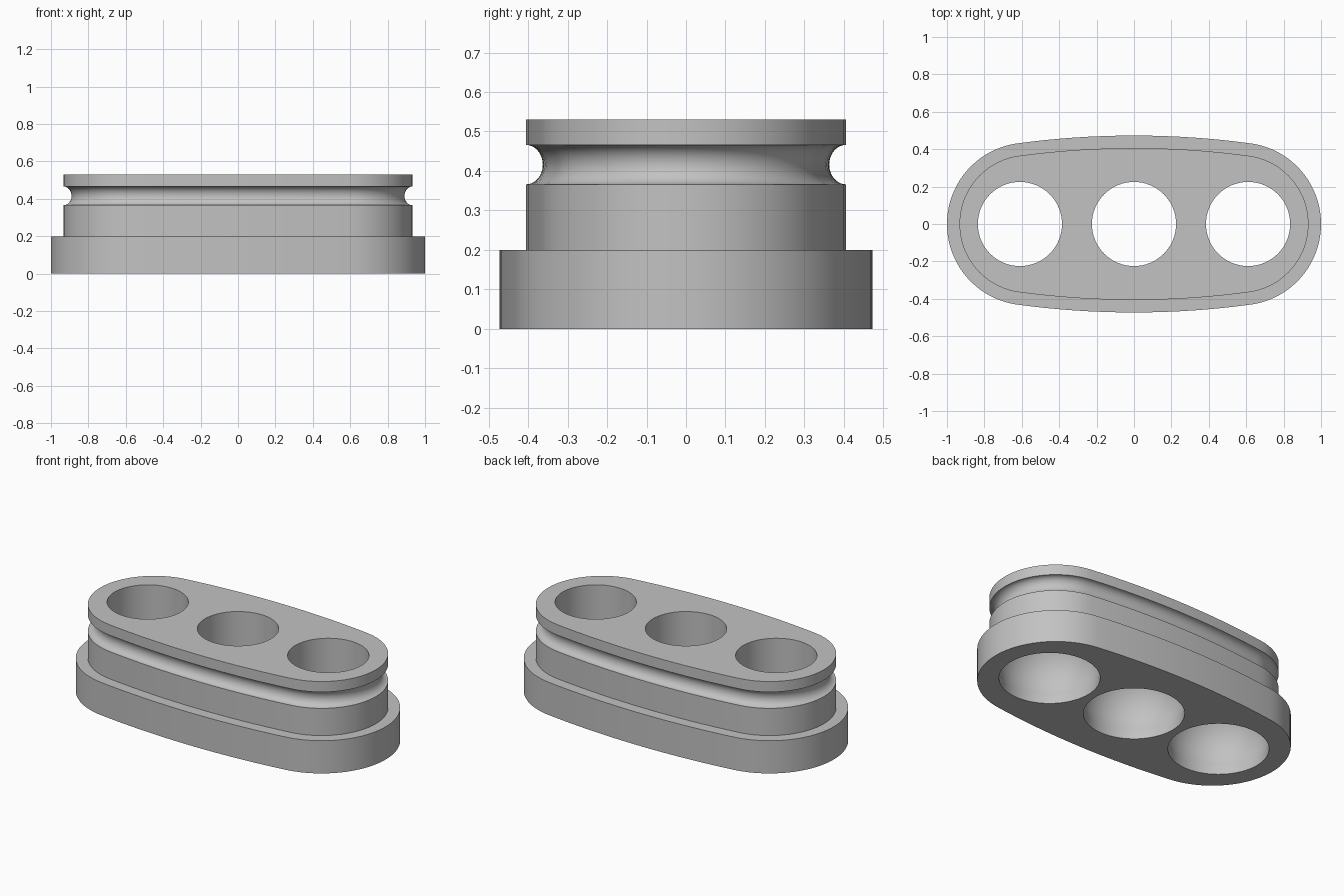
import bpy, bmesh, math

if "Cube" in bpy.data.objects:
    bpy.data.objects.remove(bpy.data.objects["Cube"], do_unlink=True)

grey = bpy.data.materials.new("plain_grey")
grey.use_nodes = True
colour = (0.54, 0.54, 0.54, 1)
grey.diffuse_color = colour
grey.node_tree.nodes["Principled BSDF"].inputs["Base Color"].default_value = colour

END_X, END_R, HALF_Y = 0.565, 0.435, 0.473   # end arc centre, end radius, mid half-width
SIDE_R = 4.65                                # radius of the bowed long sides
HOLE_X = 0.61


def outline(inset):
    """Closed outline: round ends joined tangentially by gently bowed sides."""
    tilt = math.asin(END_X / (SIDE_R - END_R))
    r, big = END_R - inset, SIDE_R - inset
    side_cy = HALF_Y - SIDE_R
    half = []
    n = 40
    sweep = math.pi / 2 - tilt
    for i in range(n + 1):
        a = -sweep + 2 * sweep * i / n
        half.append((END_X + r * math.cos(a), r * math.sin(a)))
    m = 16
    for i in range(1, m):
        a = tilt - 2 * tilt * i / m
        half.append((big * math.sin(a), side_cy + big * math.cos(a)))
    return half + [(-x, -y) for x, y in half]


def loft(name, rings):
    """Solid from a list of closed 3D rings, capped at both ends."""
    bm = bmesh.new()
    loops = [[bm.verts.new(p) for p in ring] for ring in rings]
    for low, high in zip(loops, loops[1:]):
        for i in range(len(low)):
            j = (i + 1) % len(low)
            bm.faces.new((low[i], low[j], high[j], high[i]))
    bm.faces.new(loops[0][::-1])
    bm.faces.new(loops[-1])
    bmesh.ops.recalc_face_normals(bm, faces=bm.faces)
    mesh = bpy.data.meshes.new(name)
    bm.to_mesh(mesh)
    bm.free()
    mesh.materials.append(grey)
    obj = bpy.data.objects.new(name, mesh)
    bpy.context.collection.objects.link(obj)
    return obj


# Body: wide base, narrower block, rounded groove, top flange
STEP = 0.067
profile = [(0, 0), (0, 0.2), (STEP, 0.2)]
for i in range(25):
    a = math.pi * i / 24
    profile.append((STEP + 0.043 * math.sin(a), 0.416 - 0.05 * math.cos(a)))
profile.append((STEP, 0.53))
body = loft("grooved_holder", [[(x, y, z) for x, y in outline(d)] for d, z in profile])

# Bores: short straight mouth below, rounded socket, straight opening above
MOUTH_R, BALL_R, BALL_Z, TOP_R = 0.28, 0.29, 0.12, 0.225
start = -math.acos(MOUTH_R / BALL_R)
end = math.acos(TOP_R / BALL_R)
bore = [(MOUTH_R, -0.1)]
for i in range(13):
    a = start + (end - start) * i / 12
    bore.append((BALL_R * math.cos(a), BALL_Z + BALL_R * math.sin(a)))
bore.append((TOP_R, 0.7))

cutters = []
for cx in (-HOLE_X, 0, HOLE_X):
    rings = [[(cx + r * math.cos(math.tau * k / 64), r * math.sin(math.tau * k / 64), z)
              for k in range(64)] for r, z in bore]
    cutter = loft("bore_cutter", rings)
    cutter.hide_render = True
    cutters.append(cutter)
    mod = body.modifiers.new("bore", "BOOLEAN")
    mod.operation = "DIFFERENCE"
    mod.solver = "EXACT"
    mod.object = cutter

# Bake the cuts and remove the helpers
bpy.context.view_layer.update()
graph = bpy.context.evaluated_depsgraph_get()
result = bpy.data.meshes.new_from_object(body.evaluated_get(graph))
body.modifiers.clear()
body.data = result
for cutter in cutters:
    bpy.data.objects.remove(cutter, do_unlink=True)

# Smooth curved walls, crisp rims
bpy.ops.object.select_all(action="DESELECT")
body.select_set(True)
bpy.context.view_layer.objects.active = body
bpy.ops.object.shade_smooth_by_angle(angle=math.radians(14))
